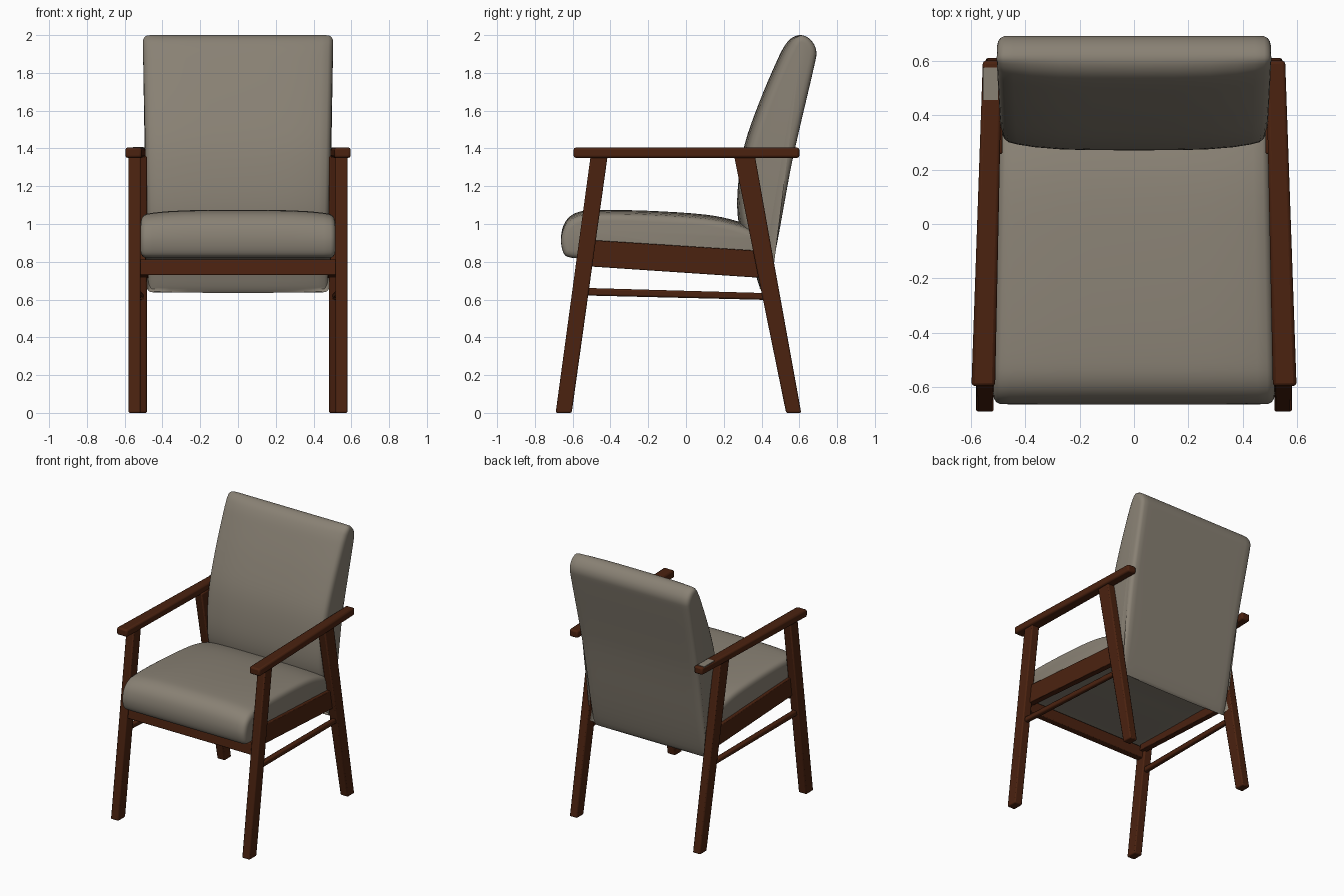
import bpy
import bmesh
from mathutils import Vector

cube = bpy.data.objects.get("Cube")
if cube:
    bpy.data.objects.remove(cube)


def material(name, color):
    mat = bpy.data.materials.new(name)
    mat.use_nodes = True
    mat.diffuse_color = color
    bsdf = mat.node_tree.nodes["Principled BSDF"]
    bsdf.inputs["Base Color"].default_value = color
    bsdf.inputs["Roughness"].default_value = 0.7
    return mat


WOOD = material("dark brown wood", (0.07, 0.016, 0.005, 1))
FABRIC = material("warm grey fabric", (0.25, 0.22, 0.175, 1))


def finish(name, bm, mat, bevel=0, angle=0.6):
    bmesh.ops.recalc_face_normals(bm, faces=bm.faces)
    mesh = bpy.data.meshes.new(name)
    bm.to_mesh(mesh)
    bm.free()
    mesh.materials.append(mat)
    obj = bpy.data.objects.new(name, mesh)
    bpy.context.collection.objects.link(obj)
    if bevel:
        mod = obj.modifiers.new("soft edges", "BEVEL")
        mod.width, mod.segments = bevel, 2
    bpy.ops.object.select_all(action="DESELECT")
    obj.select_set(True)
    bpy.context.view_layer.objects.active = obj
    bpy.ops.object.shade_smooth_by_angle(angle=angle)
    return obj


def loft(rings):
    """Skin a row of equal closed rings and cap both ends."""
    bm = bmesh.new()
    rows = [[bm.verts.new(p) for p in ring] for ring in rings]
    n = len(rows[0])
    for a, b in zip(rows, rows[1:]):
        for i in range(n):
            j = (i + 1) % n
            bm.faces.new((a[i], a[j], b[j], b[i]))
    bm.faces.new(rows[0])
    bm.faces.new(rows[-1])
    return bm


def side_part(name, profile, inner, outer, bevel=0.008):
    """Side-profile board on both sides; inner and outer give x from y."""
    for side, s in (("left", 1), ("right", -1)):
        bm = loft([[(s * f(y), y, z) for y, z in profile] for f in (inner, outer)])
        finish(f"{side}_{name}", bm, WOOD, bevel)


def line(front, back):
    """Linear x from the front of the chair to its back."""
    return lambda y: front + (back - front) * (y + 0.6) / 1.2


def smooth_loop(points, steps=4):
    """Closed Catmull-Rom curve through the points."""
    pts = [Vector(p) for p in points]
    n, out = len(pts), []
    for i in range(n):
        a, b, c, d = (pts[(i + k) % n] for k in (-1, 0, 1, 2))
        for k in range(steps):
            t = k / steps
            out.append(0.5 * (2 * b + (c - a) * t + (2 * a - 5 * b + 4 * c - d) * t ** 2
                              + (3 * b - a - 3 * c + d) * t ** 3))
    return out


def cushion(name, points, width, crown, direction):
    """Padded loft across x, rounded at the ends and crowned on one face."""
    loop = smooth_loop(points)
    n = len(loop)
    ends = [(1, 0.034), (0.993, 0.019), (0.978, 0.008), (0.95, 0.001),
            (0.88, 0), (0.75, 0), (0.55, 0), (0.3, 0)]
    sections = [(-t, d) for t, d in ends] + [(0, 0)] + [(t, d) for t, d in reversed(ends)]
    rings = []
    for t, inset in sections:
        ring = []
        for i, p in enumerate(loop):
            tangent = (loop[(i + 1) % n] - loop[i - 1]).normalized()
            normal = Vector((-tangent.y, tangent.x))  # profiles run clockwise
            facing = max(0, normal.dot(Vector(direction)))
            q = p - normal * (inset + crown * facing * t ** 4)
            ring.append((t * width(p.x, p.y), q.x, q.y))
        rings.append(ring)
    finish(name, loft(rings), FABRIC, angle=0.9)


# Wooden side frames
side_part("front_leg", [(-0.69, 0), (-0.605, 0), (-0.415, 1.36), (-0.505, 1.36)],
          lambda y: 0.515, lambda y: 0.58)
side_part("back_leg", [(0.53, 0), (0.61, 0), (0.465, 0.8), (0.365, 1.36),
                       (0.255, 1.36), (0.375, 0.76)],
          lambda y: 0.482, lambda y: 0.545)
side_part("armrest", [(-0.595, 1.35), (0.6, 1.35), (0.6, 1.405), (-0.595, 1.405)],
          line(0.51, 0.485), line(0.597, 0.555), 0.012)
side_part("seat_rail", [(-0.52, 0.776), (0.41, 0.714), (0.39, 0.858), (-0.5, 0.915)],
          line(0.49, 0.47), line(0.538, 0.515), 0.004)
side_part("stretcher", [(-0.55, 0.622), (0.43, 0.598), (0.43, 0.634), (-0.55, 0.662)],
          line(0.53, 0.495), line(0.565, 0.53), 0.01)

# Front rail between the front legs
rail = [(-0.575, 0.73), (-0.525, 0.73), (-0.515, 0.812), (-0.565, 0.812)]
finish("front_rail", loft([[(x, y, z) for y, z in rail] for x in (-0.53, 0.53)]), WOOD, 0.005)

# Seat cushion
cushion("seat_cushion",
        [(-0.61, 0.822), (-0.65, 0.85), (-0.662, 0.93), (-0.64, 1.01), (-0.58, 1.06),
         (-0.47, 1.074), (-0.2, 1.07), (0.1, 1.05), (0.27, 1.015), (0.36, 0.97),
         (0.38, 0.88), (0.36, 0.79), (0.1, 0.795), (-0.2, 0.805), (-0.5, 0.818)],
        lambda y, z: 0.503 - 0.021 * y, 0.025, (0, 1))

# Reclined backrest
cushion("backrest",
        [(0.395, 0.655), (0.36, 0.76), (0.31, 0.9), (0.275, 1.03), (0.275, 1.2),
         (0.31, 1.42), (0.39, 1.65), (0.475, 1.85), (0.52, 1.94), (0.56, 1.985),
         (0.61, 2.0), (0.66, 1.975), (0.69, 1.915), (0.675, 1.82), (0.6, 1.5),
         (0.55, 1.27), (0.475, 0.86), (0.425, 0.655)],
        lambda y, z: 0.482 + 0.022 * max(0, z - 1), 0.035, (-1, 0))

# Fabric patch on the back of the right armrest
patch = [(-0.555, 0.455), (-0.5, 0.455), (-0.5, 0.575), (-0.555, 0.575)]
finish("armrest_patch", loft([[(x, y, z) for x, y in patch] for z in (1.4, 1.408)]), FABRIC)
